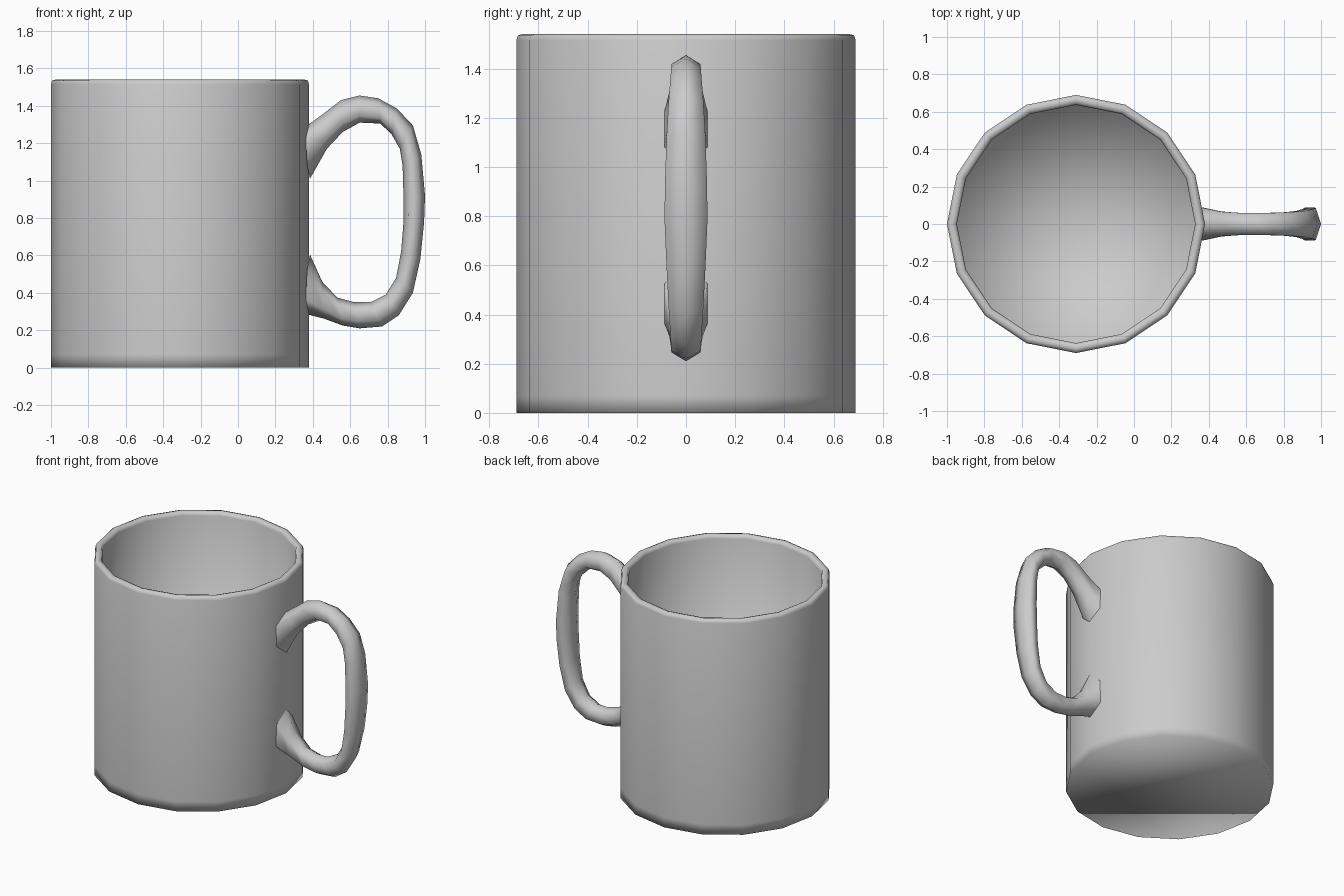
import bpy
import math

if "Cube" in bpy.data.objects:
    bpy.data.objects.remove(bpy.data.objects["Cube"])

CX, SIDES = -0.31, 16


def make_object(name, verts, faces):
    mesh = bpy.data.meshes.new(name)
    mesh.from_pydata(verts, [], faces)
    mesh.update()
    for p in mesh.polygons:
        p.use_smooth = True
    obj = bpy.data.objects.new(name, mesh)
    bpy.context.collection.objects.link(obj)
    return obj


def bridge(rings, n):
    """Quads joining consecutive rings of n vertices."""
    return [(r * n + i, r * n + (i + 1) % n,
             (r + 1) * n + (i + 1) % n, (r + 1) * n + i)
            for r in range(rings - 1) for i in range(n)]


# Cup: outer wall, rounded rim, inner wall and floor as (radius, height)
profile = [(0.69, 0.0), (0.69, 0.07), (0.69, 1.515), (0.683, 1.535),
           (0.665, 1.54), (0.645, 1.535), (0.637, 1.515), (0.637, 0.07)]
verts = []
for r, z in profile:
    for i in range(SIDES):
        a = 2 * math.pi * i / SIDES
        verts.append((CX + r * math.cos(a), r * math.sin(a), z))
faces = bridge(len(profile), SIDES)
faces.append(tuple(reversed(range(SIDES))))
last, centre = (len(profile) - 1) * SIDES, len(verts)
verts.append((CX, 0, 0.07))
faces += [(last + i, last + (i + 1) % SIDES, centre) for i in range(SIDES)]
make_object("cup", verts, faces)

# Handle: six-sided sections as (outer x, z, inner x, z, half width)
sections = [
    (0.37, 1.295, 0.385, 1.01, 0.088),
    (0.46, 1.36, 0.475, 1.17, 0.066),
    (0.55, 1.43, 0.56, 1.26, 0.06),
    (0.65, 1.455, 0.65, 1.31, 0.058),
    (0.75, 1.44, 0.76, 1.305, 0.06),
    (0.85, 1.385, 0.82, 1.25, 0.064),
    (0.935, 1.295, 0.865, 1.17, 0.071),
    (0.98, 1.14, 0.88, 1.08, 0.079),
    (1.00, 0.92, 0.885, 0.91, 0.086),
    (0.995, 0.78, 0.885, 0.78, 0.087),
    (0.975, 0.58, 0.872, 0.62, 0.079),
    (0.935, 0.40, 0.845, 0.48, 0.07),
    (0.86, 0.28, 0.79, 0.39, 0.063),
    (0.77, 0.22, 0.71, 0.35, 0.06),
    (0.65, 0.21, 0.62, 0.35, 0.058),
    (0.56, 0.225, 0.53, 0.375, 0.06),
    (0.46, 0.262, 0.45, 0.46, 0.068),
    (0.37, 0.285, 0.385, 0.605, 0.088),
]
verts = []
for ox, oz, ix, iz, w in sections:
    for t, side in ((0, 0), (0.25, 1), (0.75, 1), (1, 0), (0.75, -1), (0.25, -1)):
        # end sections hug the curved wall at the sides
        sink = 0.012 if abs(side) and ox < 0.4 else 0
        verts.append((ox + (ix - ox) * t - sink, side * w, oz + (iz - oz) * t))
n = len(verts)
faces = [f[::-1] for f in bridge(len(sections), 6)]
handle = make_object("handle", verts, faces)

# Consistent outward normals on the open handle tube
bpy.context.view_layer.objects.active = handle
handle.select_set(True)
bpy.ops.object.mode_set(mode='EDIT')
bpy.ops.mesh.select_all(action='SELECT')
bpy.ops.mesh.normals_make_consistent(inside=False)
bpy.ops.object.mode_set(mode='OBJECT')
